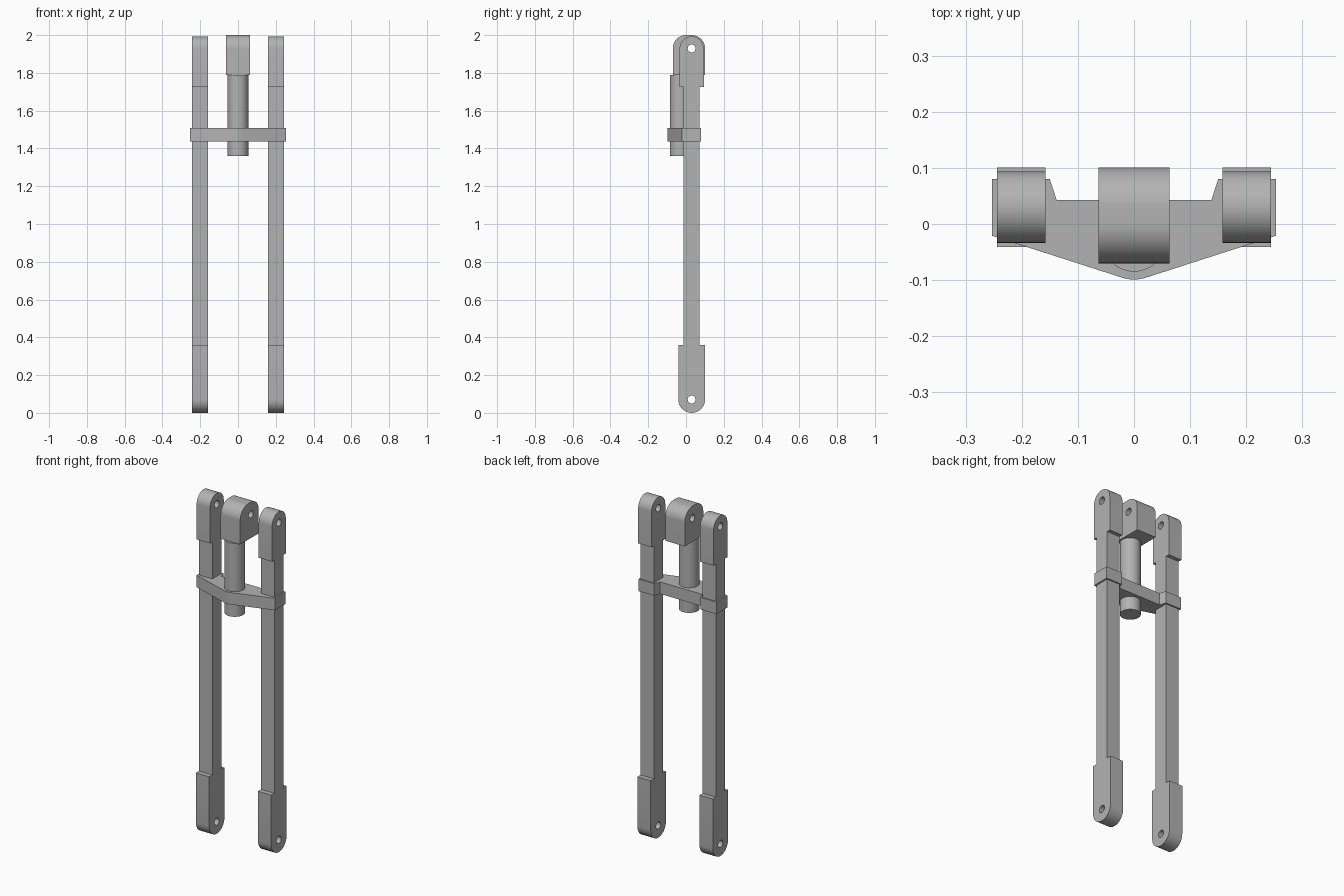
import bpy
import bmesh
from math import cos, sin, radians
from mathutils import Vector

if "Cube" in bpy.data.objects:
    bpy.data.objects.remove(bpy.data.objects["Cube"], do_unlink=True)

steel = bpy.data.materials.new("grey_steel")
steel.use_nodes = True
GREY = (0.45, 0.45, 0.45, 1)
steel.diffuse_color = GREY
steel.node_tree.nodes["Principled BSDF"].inputs["Base Color"].default_value = GREY

PIN_Y, PIN_TOP, PIN_LOW, PIN_R = 0.03, 1.929, 0.071, 0.021


def arc(cu, cv, r, start, end, steps=16):
    """Points along a circular arc, angles in degrees."""
    angles = [radians(start + (end - start) * i / steps) for i in range(steps + 1)]
    return [(cu + r * cos(a), cv + r * sin(a)) for a in angles]


def extrude(name, outline, low, high, axis, holes=()):
    """Fill an outline with holes, extrude it along x or z, shade it."""
    place = (lambda u, v: (low, u, v)) if axis == "x" else (lambda u, v: (u, v, low))
    bm = bmesh.new()
    loops = [outline] + [arc(u, v, PIN_R, 0, 360, 32)[:-1] for u, v in holes]
    for loop in loops:
        verts = [bm.verts.new(place(*p)) for p in loop]
        for i, v in enumerate(verts):
            bm.edges.new((verts[i - 1], v))
    if holes:
        bmesh.ops.triangle_fill(bm, edges=bm.edges[:], use_beauty=True)
    else:
        bm.faces.new(bm.verts)
    result = bmesh.ops.extrude_face_region(bm, geom=bm.faces[:])
    step = Vector((high - low, 0, 0)) if axis == "x" else Vector((0, 0, high - low))
    moved = [g for g in result["geom"] if isinstance(g, bmesh.types.BMVert)]
    bmesh.ops.translate(bm, verts=moved, vec=step)
    bmesh.ops.recalc_face_normals(bm, faces=bm.faces[:])
    mesh = bpy.data.meshes.new(name)
    bm.to_mesh(mesh)
    bm.free()
    mesh.materials.append(steel)
    obj = bpy.data.objects.new(name, mesh)
    bpy.context.collection.objects.link(obj)
    bpy.ops.object.select_all(action="DESELECT")
    obj.select_set(True)
    bpy.context.view_layer.objects.active = obj
    bpy.ops.object.shade_smooth_by_angle(angle=radians(30))
    return obj


# Legs: a slim bar with a wider rounded lug at each end
BAR, TOP_R, LOW_R = 0.042, 0.064, 0.071
leg = arc(PIN_Y, PIN_LOW, LOW_R, 180, 360)
leg += [(PIN_Y + LOW_R, 0.36), (PIN_Y + BAR, 0.36)]
leg += [(PIN_Y + BAR, 1.724), (PIN_Y + TOP_R, 1.724)]
leg += arc(PIN_Y, PIN_TOP, TOP_R, 0, 180)
leg += [(PIN_Y - TOP_R, 1.724), (PIN_Y - BAR, 1.724)]
leg += [(PIN_Y - BAR, 0.36), (PIN_Y - LOW_R, 0.36)]
for side, x in (("right", -0.201), ("left", 0.201)):
    extrude(side + "_leg", leg, x - 0.043, x + 0.043, "x",
            [(PIN_Y, PIN_LOW), (PIN_Y, PIN_TOP)])

# Centre lug above the rod
lug = [(-0.07, 1.79), (0.101, 1.79)]
lug += arc(PIN_Y, PIN_TOP, 0.071, 0, 90)
lug += arc(0.001, PIN_TOP, 0.071, 90, 180)
extrude("centre_lug", lug, -0.063, 0.063, "x", [(PIN_Y, PIN_TOP)])

# Round rod hanging from the centre lug
extrude("centre_rod", arc(0, -0.03, 0.055, 0, 360, 48)[:-1], 1.36, 1.79, "z")

# Cross clamp joining both legs and the rod
half = [(0.253, -0.021), (0.253, 0.08), (0.15, 0.08), (0.138, 0.043)]
nose = arc(0, -0.03, 0.069, 252, 288, 8)
clamp = nose + half + [(-x, y) for x, y in reversed(half)]
extrude("cross_clamp", clamp, 1.437, 1.507, "z")
